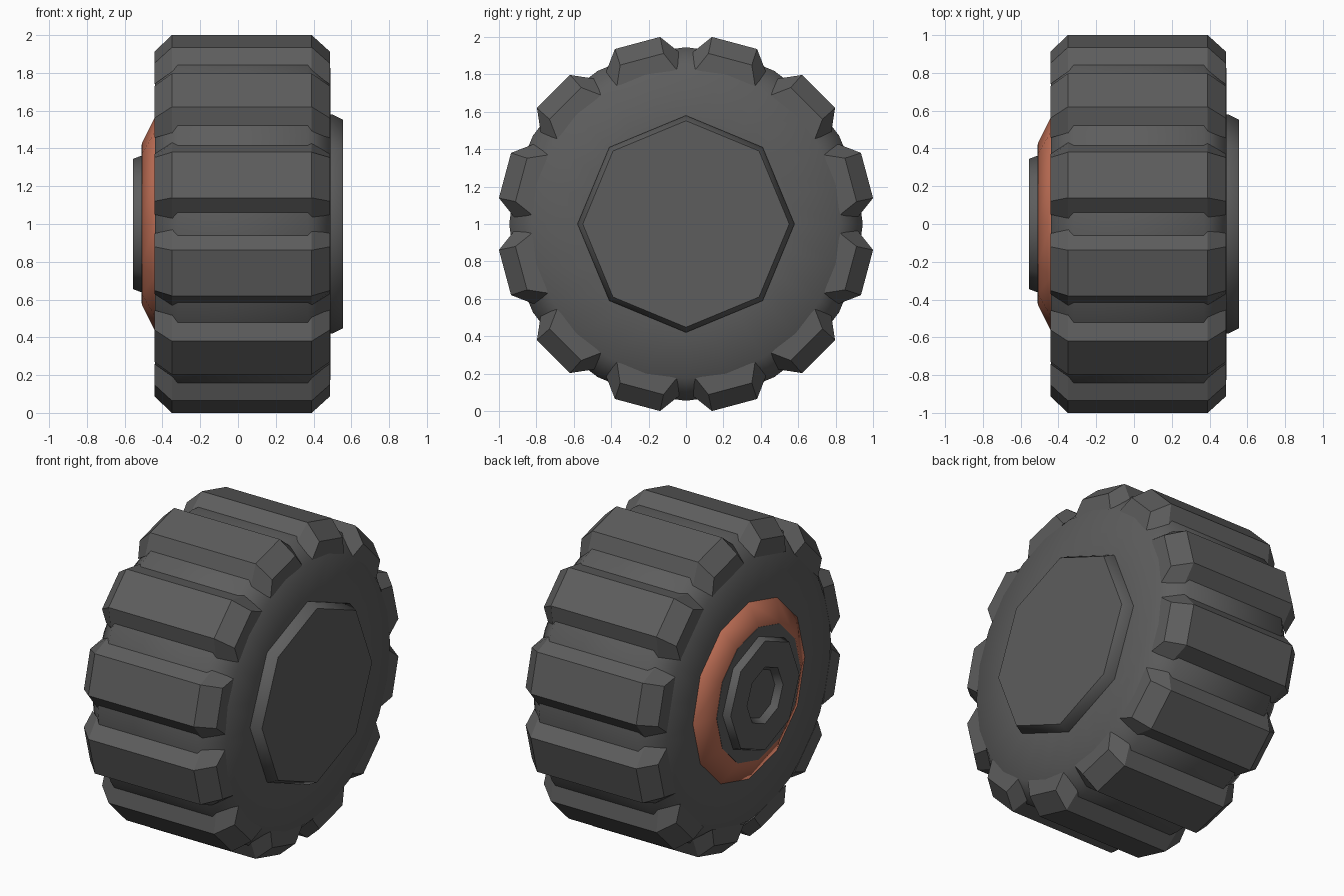
import bpy, math

if "Cube" in bpy.data.objects:
    bpy.data.objects.remove(bpy.data.objects["Cube"])

def material(name, rgb):
    m = bpy.data.materials.new(name)
    m.diffuse_color = (*rgb, 1)
    m.use_nodes = True
    m.node_tree.nodes["Principled BSDF"].inputs["Base Color"].default_value = m.diffuse_color
    return m

RUBBER = material("dark grey", (0.11, 0.11, 0.11))
ORANGE = material("rust orange", (0.50, 0.152, 0.088))

def make(name, verts, faces, mat, smooth=None):
    me = bpy.data.meshes.new(name)
    me.from_pydata(verts, [], faces)
    me.materials.append(mat)
    ob = bpy.data.objects.new(name, me)
    bpy.context.collection.objects.link(ob)
    bpy.ops.object.select_all(action='DESELECT')
    ob.select_set(True)
    bpy.context.view_layer.objects.active = ob
    bpy.ops.object.mode_set(mode='EDIT')
    bpy.ops.mesh.select_all(action='SELECT')
    bpy.ops.mesh.normals_make_consistent(inside=False)
    bpy.ops.object.mode_set(mode='OBJECT')
    if smooth:
        bpy.ops.object.shade_smooth_by_angle(angle=math.radians(smooth))
    return ob

def lathe(name, profile, sides, mat, smooth=None):
    """Spin (x, radius) points about the axle and cap both ends."""
    verts = [(x, r * math.cos(2 * math.pi * i / sides),
              1 + r * math.sin(2 * math.pi * i / sides))
             for x, r in profile for i in range(sides)]
    faces = [(k * sides + i, k * sides + (i + 1) % sides,
              (k + 1) * sides + (i + 1) % sides, (k + 1) * sides + i)
             for k in range(len(profile) - 1) for i in range(sides)]
    last = (len(profile) - 1) * sides
    faces += [tuple(range(sides)), tuple(range(last, last + sides))]
    return make(name, verts, faces, mat, smooth)

# Tyre body with softly shaded shoulders
lathe("tyre_body", [(-0.44, 0.5), (-0.44, 0.825), (-0.32, 0.945),
                    (0.37, 0.945), (0.49, 0.825), (0.49, 0.5)], 24, RUBBER, 50)

# Tread blocks: stations along the axle (x, top r, top half width, base r, base half width)
stations = [(-0.443, 0.912, 0.12, 0.81, 0.165), (-0.35, 1.002, 0.125, 0.89, 0.207),
            (0.39, 1.002, 0.125, 0.89, 0.207), (0.487, 0.912, 0.12, 0.81, 0.165)]
for n in range(12):
    a = math.radians(15 + 30 * n)
    c, s = math.cos(a), math.sin(a)
    verts = []
    for x, tr, tw, br, bw in stations:
        for r, t in ((tr, tw), (tr, -tw), (br, -bw), (br, bw)):
            verts.append((x, r * c - t * s, 1 + r * s + t * c))
    faces = [(4 * k + i, 4 * k + (i + 1) % 4, 4 * k + 4 + (i + 1) % 4, 4 * k + 4 + i)
             for k in range(3) for i in range(4)]
    faces += [(0, 1, 2, 3), (12, 13, 14, 15)]
    make(f"tread_block_{n + 1}", verts, faces, RUBBER)

# Plain octagonal plate on the inner side
lathe("inner_plate", [(0.47, 0.58), (0.50, 0.58), (0.555, 0.552)], 8, RUBBER, 50)

# Coloured rim ring, smoothly rounded onto its flat face
lathe("rim_ring", [(-0.43, 0.56), (-0.442, 0.56), (-0.508, 0.43),
                   (-0.508, 0.40)], 12, ORANGE, 80)

# Hub seat and hub cap with a recessed octagonal centre
lathe("hub_base", [(-0.44, 0.42), (-0.51, 0.42)], 12, RUBBER)
lathe("hub_cap", [(-0.45, 0.365), (-0.51, 0.362), (-0.555, 0.345),
                  (-0.555, 0.18), (-0.515, 0.155)], 8, RUBBER, 50)
